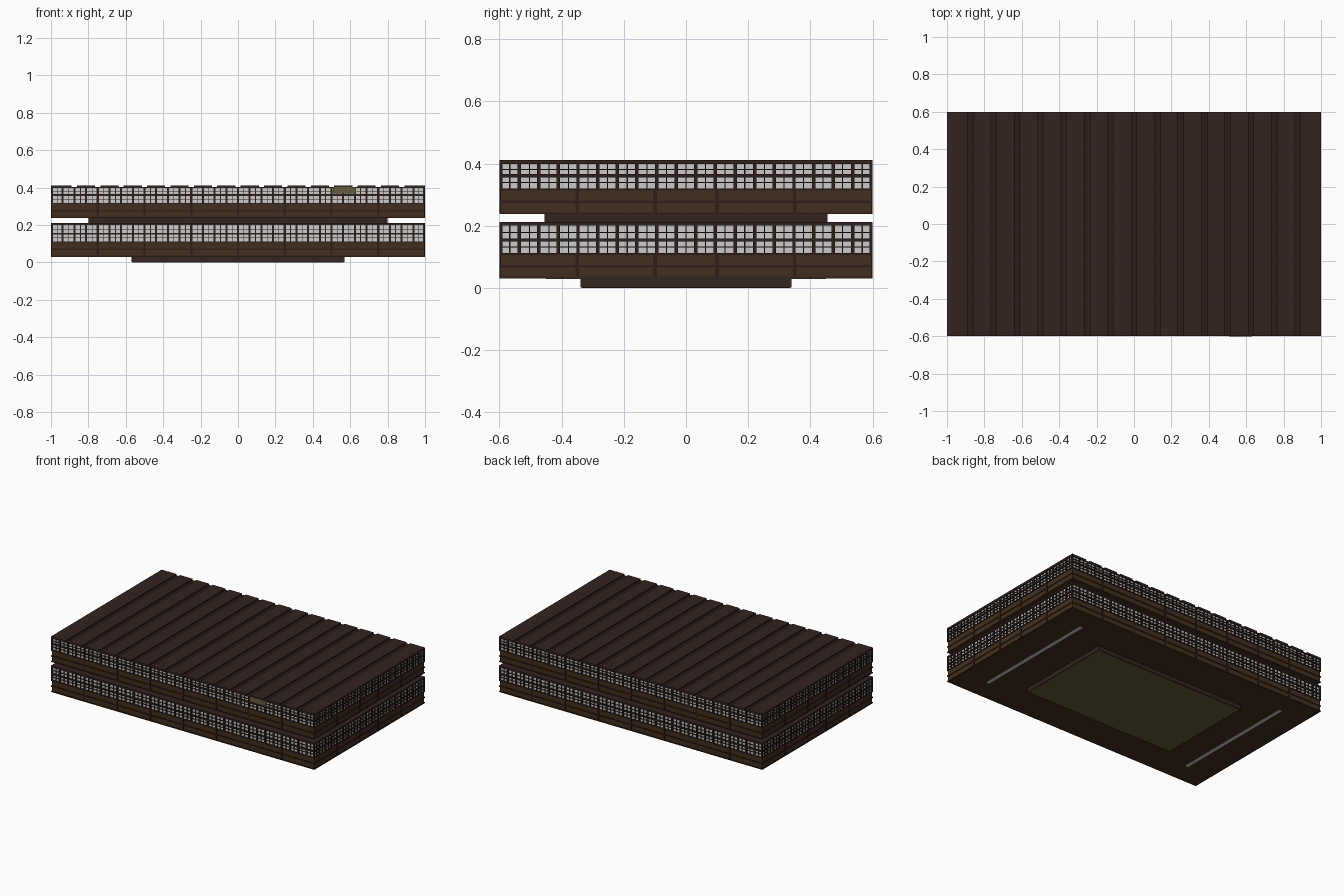
import bpy, bmesh
from mathutils import Matrix

if "Cube" in bpy.data.objects:
    bpy.data.objects.remove(bpy.data.objects["Cube"])

HX, HY = 1.0, 0.6      # half footprint
INSET = 0.008          # panes and boards sit behind the frame


def material(name, rgb):
    m = bpy.data.materials.new(name)
    m.diffuse_color = (*rgb, 1)
    m.use_nodes = True
    m.node_tree.nodes["Principled BSDF"].inputs["Base Color"].default_value = m.diffuse_color
    return m


ROOF = material("dark_timber", (0.033, 0.017, 0.014))
FRAME = material("frame_timber", (0.027, 0.013, 0.010))
BOARD = material("brown_boards", (0.055, 0.028, 0.013))
PANE = material("paper_pane", (0.55, 0.54, 0.56))
OLIVE = material("straw_mat", (0.13, 0.11, 0.045))


def boxes(name, mat, spans):
    """One object from a list of (x0, x1, y0, y1, z0, z1) boxes."""
    bm = bmesh.new()
    for x0, x1, y0, y1, z0, z1 in spans:
        mtx = Matrix.Translation(((x0 + x1) / 2, (y0 + y1) / 2, (z0 + z1) / 2))
        mtx = mtx @ Matrix.Diagonal((x1 - x0, y1 - y0, z1 - z0, 1))
        bmesh.ops.create_cube(bm, size=1, matrix=mtx)
    me = bpy.data.meshes.new(name)
    bm.to_mesh(me)
    bm.free()
    me.materials.append(mat)
    ob = bpy.data.objects.new(name, me)
    bpy.context.collection.objects.link(ob)
    return ob


def slab(name, mat, hx, hy, z0, z1):
    return boxes(name, mat, [(-hx, hx, -hy, hy, z0, z1)])


def bars_on_walls(axis, u0, u1, z0, z1, depth=INSET):
    """A bar on both opposite walls; axis x = front/back, y = left/right."""
    out = []
    for s in (-1, 1):
        h = HY if axis == "x" else HX
        a, b = sorted((s * h, s * (h - depth - 0.002)))
        out.append((u0, u1, a, b, z0, z1) if axis == "x" else (a, b, u0, u1, z0, z1))
    return out


def storey(name, z, top):
    sill = z + 0.08
    # wall cores behind the framing
    slab(name + "_floor", BOARD, HX, HY, z, z + 0.004)
    slab(name + "_board_wall", BOARD, HX - 0.004, HY - 0.004, z + 0.004, sill)
    slab(name + "_window_panes", PANE, HX - INSET, HY - INSET, sill, top - 0.009)
    rails, posts, mullions, muntins = [], [], [], []
    mid = sill + 0.0435
    for axis, half, count, post_at in (
            ("x", HX, 32, [i * 0.25 for i in range(-3, 4)]),
            ("y", HY, 19, [-0.35, -0.1, 0.1, 0.35])):
        # horizontal rails
        for r0, r1 in ((z, z + 0.006), (z + 0.036, z + 0.044),
                       (sill - 0.004, sill + 0.002), (mid - 0.005, mid + 0.005),
                       (top - 0.012, top - 0.009)):
            rails += bars_on_walls(axis, -half, half, r0, r1)
        # posts between the boards
        for p in post_at:
            posts += bars_on_walls(axis, p - 0.006, p + 0.006, z, sill)
        # window divisions
        pitch = 2 * half / count
        for i in range(count + 1):
            u = -half + i * pitch
            mullions += bars_on_walls(axis, max(u - 0.0055, -half),
                                      min(u + 0.0055, half), sill, top - 0.009)
            if i < count:
                c = u + pitch / 2
                muntins += bars_on_walls(axis, c - 0.0018, c + 0.0018,
                                         sill, top - 0.009, 0.005)
        for c in ((sill + mid) / 2, (mid + top - 0.01) / 2):
            muntins += bars_on_walls(axis, -half, half, c - 0.0014, c + 0.0014, 0.005)
    # thin bars sit slightly behind the main frame
    boxes(name + "_rails", FRAME, rails)
    boxes(name + "_posts", FRAME, posts)
    boxes(name + "_mullions", FRAME, mullions)
    thin = boxes(name + "_muntins", FRAME, muntins)
    thin.scale = (0.998, 0.997, 1)


# base plinth with matted underside
slab("plinth", ROOF, 0.57, 0.34, 0.001, 0.03)
slab("plinth_underside", OLIVE, 0.565, 0.335, 0.0, 0.002)

# lower storey, recessed neck and upper storey
storey("lower_storey", 0.03, 0.212)
slab("lower_ceiling", ROOF, HX, HY, 0.203, 0.212)
slab("neck", ROOF, 0.80, 0.455, 0.212, 0.237)
storey("upper_storey", 0.237, 0.41)

# light strips under the lower storey
boxes("underside_strips", PANE,
      [(s * 0.8 - 0.012, s * 0.8 + 0.012, -0.45, 0.45, 0.029, 0.033) for s in (-1, 1)])

# roof deck with raised planks separated by grooves
slab("roof_deck", FRAME, HX, HY, 0.399, 0.403)
edges = [-HX] + [e for k in range(-7, 8)
                 for e in (k * 0.125 - 0.014, k * 0.125 + 0.014)] + [HX]
boxes("roof_planks", ROOF,
      [(edges[i], edges[i + 1], -HY, HY, 0.402, 0.412) for i in range(0, len(edges), 2)])

# small straw-coloured panel on the front
boxes("front_panel", OLIVE, [(0.507, 0.632, -0.6005, -0.59, 0.368, 0.402)])
